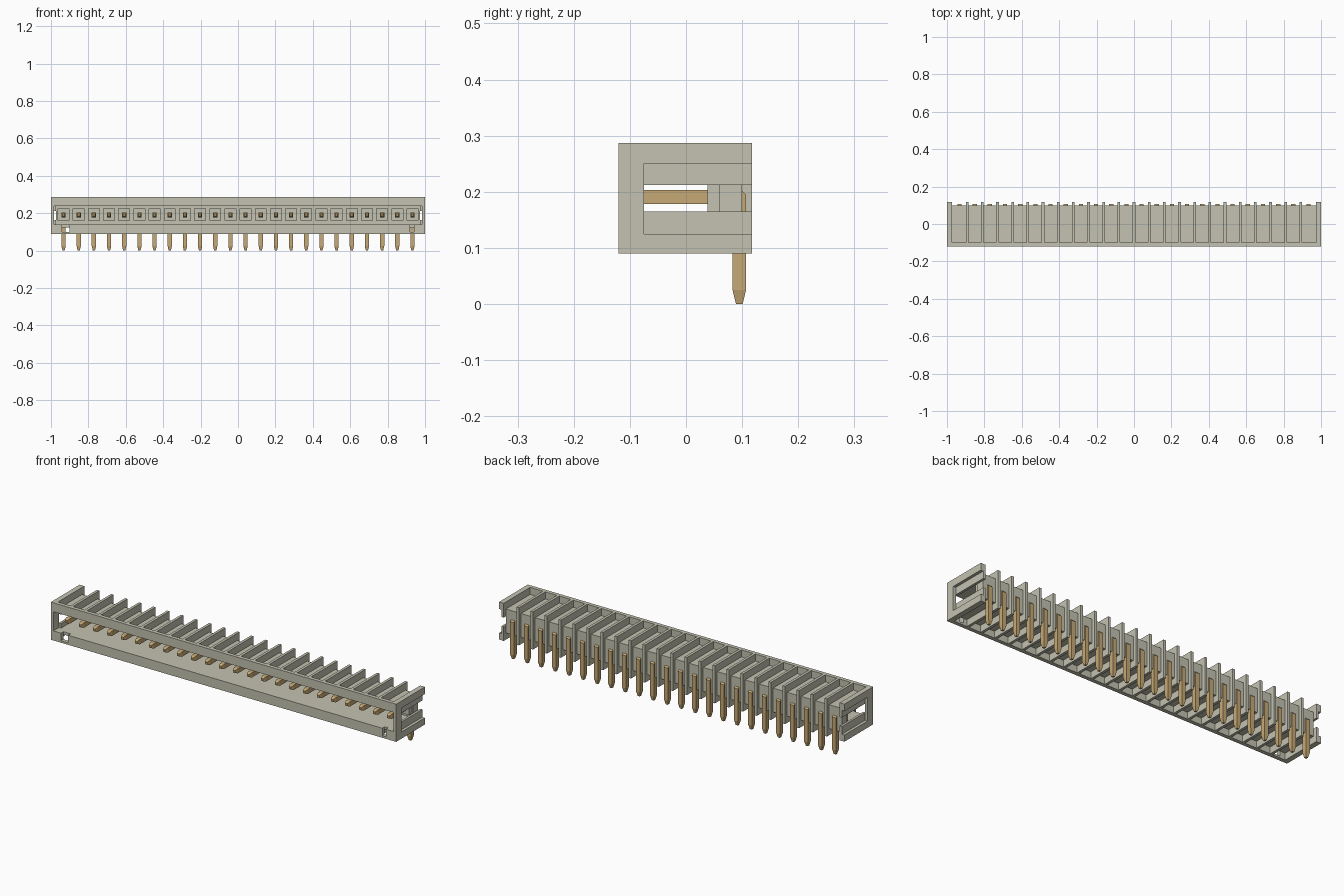
import bpy, bmesh
from mathutils import Vector

if "Cube" in bpy.data.objects:
    bpy.data.objects.remove(bpy.data.objects["Cube"], do_unlink=True)


def material(name, colour):
    m = bpy.data.materials.new(name)
    m.use_nodes = True
    m.diffuse_color = (*colour, 1)
    bsdf = next(n for n in m.node_tree.nodes if n.type == "BSDF_PRINCIPLED")
    bsdf.inputs["Base Color"].default_value = (*colour, 1)
    return m


PLASTIC = material("warm grey plastic", (0.55, 0.54, 0.44))
METAL = material("gold metal", (0.57, 0.40, 0.18))

PINS, PITCH = 24, 0.0811
PIN_X = [(i - (PINS - 1) / 2) * PITCH for i in range(PINS)]
RIB_X = [x + PITCH / 2 for x in PIN_X[:-1]]
INNER = 0.973                               # inner face of the end walls
BACK, FRONT, LOW, HIGH = 0.118, -0.12, 0.09, 0.287


def box(bm, x, y, z, taper=None, scale=0.5):
    """Box from three ranges; taper=(axis, value) shrinks the face lying there."""
    verts = [bm.verts.new((a, b, c)) for a in x for b in y for c in z]
    for f in ((0, 1, 3, 2), (4, 6, 7, 5), (0, 4, 5, 1),
              (2, 3, 7, 6), (0, 2, 6, 4), (1, 5, 7, 3)):
        bm.faces.new([verts[i] for i in f])
    if taper:
        axis, value = taper
        end = [v for v in verts if abs(v.co[axis] - value) < 1e-6]
        mid = sum((v.co for v in end), Vector()) / 4
        for v in end:
            v.co = mid + (v.co - mid) * scale


def prism(bm, x0, x1, profile):
    """Extrude a (y, z) outline along x."""
    face = bm.faces.new([bm.verts.new((x0, y, z)) for y, z in profile])
    new = bmesh.ops.extrude_face_region(bm, geom=[face])["geom"]
    bmesh.ops.translate(bm, vec=(x1 - x0, 0, 0),
                        verts=[g for g in new if isinstance(g, bmesh.types.BMVert)])


def finish(bm, name, mat):
    bmesh.ops.recalc_face_normals(bm, faces=bm.faces[:])
    mesh = bpy.data.meshes.new(name)
    bm.to_mesh(mesh)
    bm.free()
    mesh.materials.append(mat)
    obj = bpy.data.objects.new(name, mesh)
    bpy.context.collection.objects.link(obj)
    return obj


# Thin floor, roof and back wall of the long socket
bm = bmesh.new()
prism(bm, -INNER, INNER, [(-0.10, 0.125), (0.10, 0.125), (0.10, 0.25), (-0.10, 0.25),
                          (-0.10, 0.24), (0.06, 0.24), (0.06, 0.14), (-0.10, 0.14)])
finish(bm, "socket_shell", PLASTIC)

# Front rim, with two keying notches in the lower edge
bm = bmesh.new()
rim_y = (FRONT, -0.10)
box(bm, (-INNER, INNER), rim_y, (0.24, HIGH))
box(bm, (-INNER, INNER), rim_y, (LOW, 0.10))
for span in ((-INNER, -0.942), (-0.90, 0.92), (0.94, INNER)):
    box(bm, span, rim_y, (0.10, 0.14))
finish(bm, "front_rim", PLASTIC)

# Ribs between the pins, open to the front around the socket
bm = bmesh.new()
for x in RIB_X:
    prism(bm, x - 0.007, x + 0.007,
          [(-0.10, LOW), (BACK, LOW), (BACK, HIGH), (-0.10, HIGH),
           (-0.10, 0.245), (0.08, 0.245), (0.08, 0.132), (-0.10, 0.132)])
finish(bm, "ribs", PLASTIC)

# Raised pads around the pins on the back wall
bm = bmesh.new()
for x in PIN_X:
    box(bm, (x - 0.032, x + 0.032), (0.038, 0.06), (0.16, 0.225))
finish(bm, "pin_pads", PLASTIC)

# End walls: recessed outer layer over a slotted inner layer
for side, name in ((1, "left_end_wall"), (-1, "right_end_wall")):
    bm = bmesh.new()
    prism(bm, side * 0.985, side,
          [(FRONT, LOW), (BACK, LOW), (BACK, 0.125), (-0.075, 0.125),
           (-0.075, 0.25), (BACK, 0.25), (BACK, HIGH), (FRONT, HIGH)])
    prism(bm, side * INNER, side * 0.985,
          [(FRONT, LOW), (BACK, LOW), (BACK, 0.165), (-0.075, 0.165),
           (-0.075, 0.14), (FRONT, 0.14)])
    prism(bm, side * INNER, side * 0.985,
          [(FRONT, HIGH), (BACK, HIGH), (BACK, 0.212), (-0.075, 0.212),
           (-0.075, 0.24), (FRONT, 0.24)])
    finish(bm, name, PLASTIC)

# Right-angle pins with tapered ends
bm = bmesh.new()
for x in PIN_X:
    w = (x - 0.0115, x + 0.0115)
    prism(bm, *w, [(-0.075, 0.178), (0.083, 0.178), (0.083, 0.025), (0.107, 0.025),
                   (0.107, 0.195), (0.099, 0.203), (-0.075, 0.203)])
    box(bm, w, (0.083, 0.107), (0, 0.025), taper=(2, 0))
    box(bm, w, (-0.09, -0.075), (0.178, 0.203), taper=(1, -0.09))
finish(bm, "pins", METAL)
